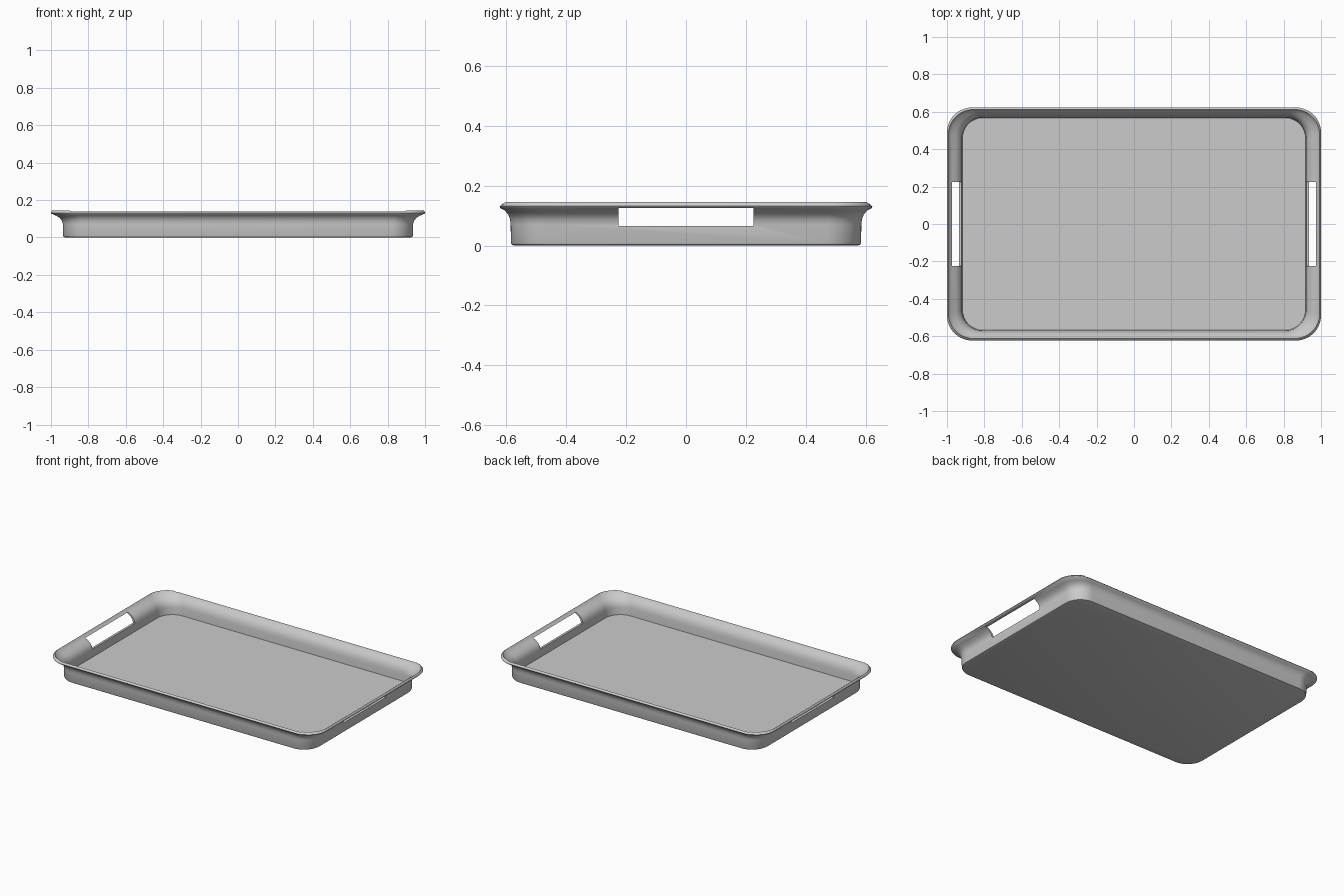
import bpy, bmesh, math

if "Cube" in bpy.data.objects:
    bpy.data.objects.remove(bpy.data.objects["Cube"])

# Closed wall section: half width, half depth, height (outside up, inside down)
PROFILE = [
    (0.924, 0.574, 0.000), (0.932, 0.582, 0.003), (0.935, 0.585, 0.010),
    (0.936, 0.586, 0.070), (0.941, 0.588, 0.088), (0.952, 0.594, 0.103),
    (0.973, 0.605, 0.117), (0.997, 0.621, 0.127), (1.000, 0.623, 0.132),
    (0.997, 0.617, 0.140), (0.992, 0.612, 0.145), (0.987, 0.610, 0.138),
    (0.977, 0.604, 0.128), (0.953, 0.592, 0.114), (0.934, 0.581, 0.098),
    (0.924, 0.574, 0.080), (0.920, 0.571, 0.060), (0.917, 0.568, 0.014),
]
SEGMENTS = 14


def rounded_rect(hx, hy, r):
    """Counter-clockwise outline of a rounded rectangle."""
    pts = []
    for i, (sx, sy) in enumerate([(1, 1), (-1, 1), (-1, -1), (1, -1)]):
        for k in range(SEGMENTS + 1):
            a = math.pi / 2 * (i + k / SEGMENTS)
            pts.append((sx * (hx - r) + r * math.cos(a),
                        sy * (hy - r) + r * math.sin(a)))
    return pts


# Tray body lofted through the section
bm = bmesh.new()
rings = []
for hx, hy, z in PROFILE:
    r = 0.11 + (hx - 0.917) * 0.3
    ring = []
    for x, y in rounded_rect(hx, hy, r):
        # long sides sit slightly lower than the handle ends
        drop = 0.005 * max(0, z - 0.12) / 0.025 if abs(x) < 0.9 else 0
        ring.append(bm.verts.new((x, y, z - drop)))
    rings.append(ring)
for a, b in zip(rings, rings[1:]):
    n = len(a)
    for i in range(n):
        j = (i + 1) % n
        bm.faces.new((a[i], a[j], b[j], b[i]))
bm.faces.new(rings[0][::-1])
bm.faces.new(rings[-1])
bmesh.ops.recalc_face_normals(bm, faces=bm.faces)
mesh = bpy.data.meshes.new("tray")
bm.to_mesh(mesh)
bm.free()
tray = bpy.data.objects.new("tray", mesh)
bpy.context.collection.objects.link(tray)

# Handle slots cut through both end walls
bpy.ops.mesh.primitive_cube_add(size=1, location=(0, 0, 0.0955))
cutter = bpy.context.object
cutter.name = "handle_slot_cutter"
cutter.scale = (2.4, 0.45, 0.061)
cutter.hide_render = True
cut = tray.modifiers.new("handle_slots", "BOOLEAN")
cut.operation = "DIFFERENCE"
cut.solver = "EXACT"
cut.object = cutter

bpy.ops.object.select_all(action="DESELECT")
tray.select_set(True)
bpy.context.view_layer.objects.active = tray
bpy.ops.object.modifier_apply(modifier=cut.name)
bpy.data.objects.remove(cutter)
bpy.ops.object.shade_smooth_by_angle(angle=math.radians(40))
